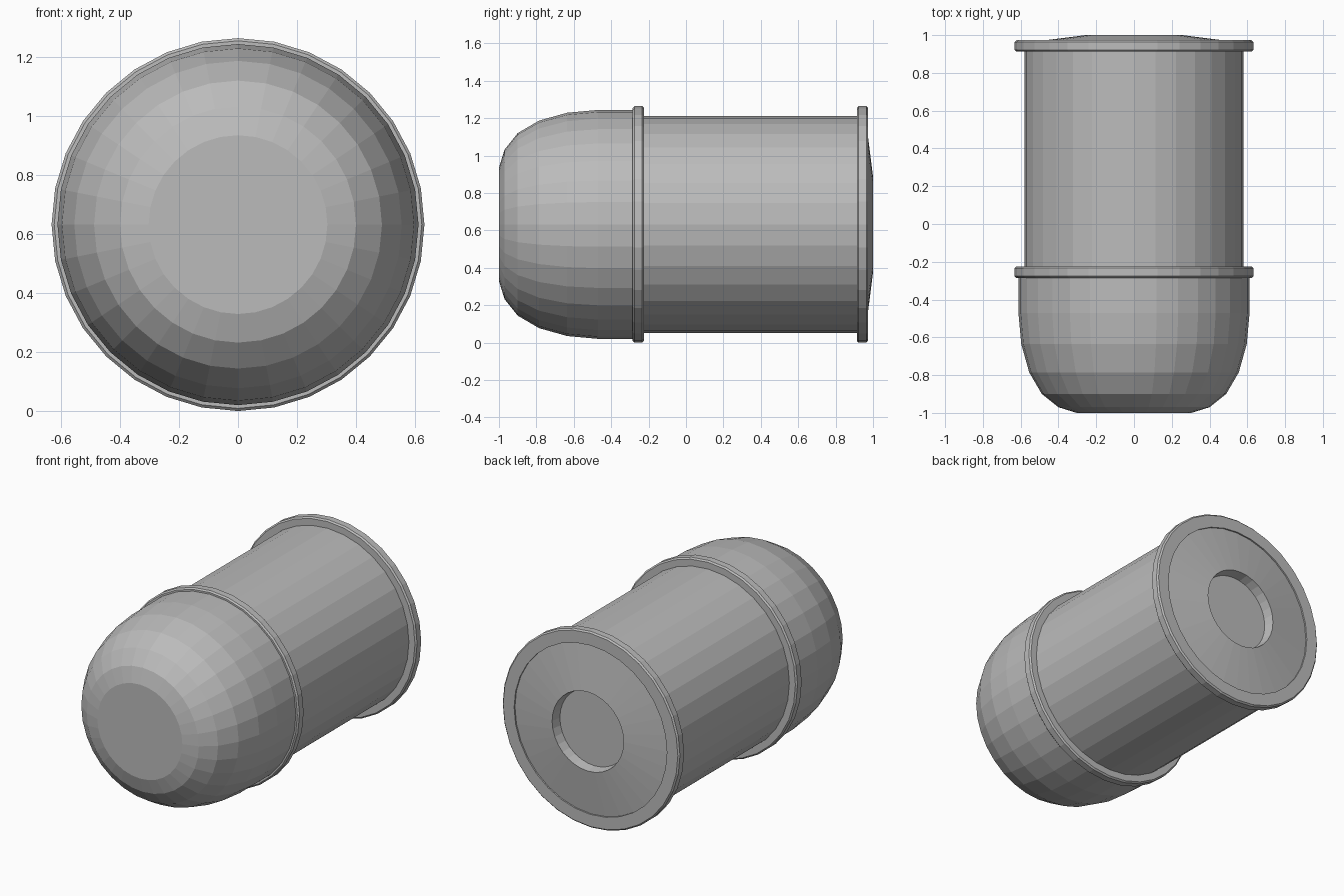
import bpy
import bmesh
from math import sin, cos, pi

SIDES = 32
AXIS_Z = 0.632

if "Cube" in bpy.data.objects:
    bpy.data.objects.remove(bpy.data.objects["Cube"])

grey = bpy.data.materials.new("neutral grey")
grey.use_nodes = True
grey.diffuse_color = (0.5, 0.5, 0.5, 1)
bsdf = next(n for n in grey.node_tree.nodes if n.type == "BSDF_PRINCIPLED")
bsdf.inputs["Base Color"].default_value = grey.diffuse_color


def lathe(name, profile, loop=False):
    """Turn (radius, y) points about the long axis; cap open ends."""
    bm = bmesh.new()
    rings = []
    for r, y in profile:
        angles = [2 * pi * i / SIDES for i in range(SIDES)]
        rings.append([bm.verts.new((r * sin(a), y, AXIS_Z + r * cos(a))) for a in angles])
    pairs = list(zip(rings, rings[1:]))
    if loop:
        pairs.append((rings[-1], rings[0]))
    else:
        bm.faces.new(rings[0])
        bm.faces.new(rings[-1])
    for a, b in pairs:
        for i in range(SIDES):
            j = (i + 1) % SIDES
            bm.faces.new((a[i], a[j], b[j], b[i]))
    bmesh.ops.recalc_face_normals(bm, faces=bm.faces)
    mesh = bpy.data.meshes.new(name)
    bm.to_mesh(mesh)
    bm.free()
    mesh.materials.append(grey)
    obj = bpy.data.objects.new(name, mesh)
    bpy.context.collection.objects.link(obj)
    return obj


def flange(name, y0, y1, inner=0.545, outer=0.632, b=0.009):
    """Washer-shaped collar with chamfered outer edges."""
    lathe(name, [(inner, y0), (outer - b, y0), (outer, y0 + b),
                 (outer, y1 - b), (outer - b, y1), (inner, y1)], loop=True)


# Rounded nose with a flat front
lathe("rounded_nose", [(0.303, -1), (0.4, -0.97), (0.488, -0.9), (0.555, -0.785),
                       (0.597, -0.635), (0.612, -0.47), (0.612, -0.26)])

# Straight barrel
lathe("barrel", [(0.58, -0.27), (0.58, 0.93)])

# Collars around the barrel
flange("middle_collar", -0.285, -0.225)
flange("rear_collar", 0.913, 0.973)

# Shallow rear cone with a round recess
lathe("rear_cap", [(0.55, 0.932), (0.55, 0.963), (0.255, 1), (0.245, 0.935)])
